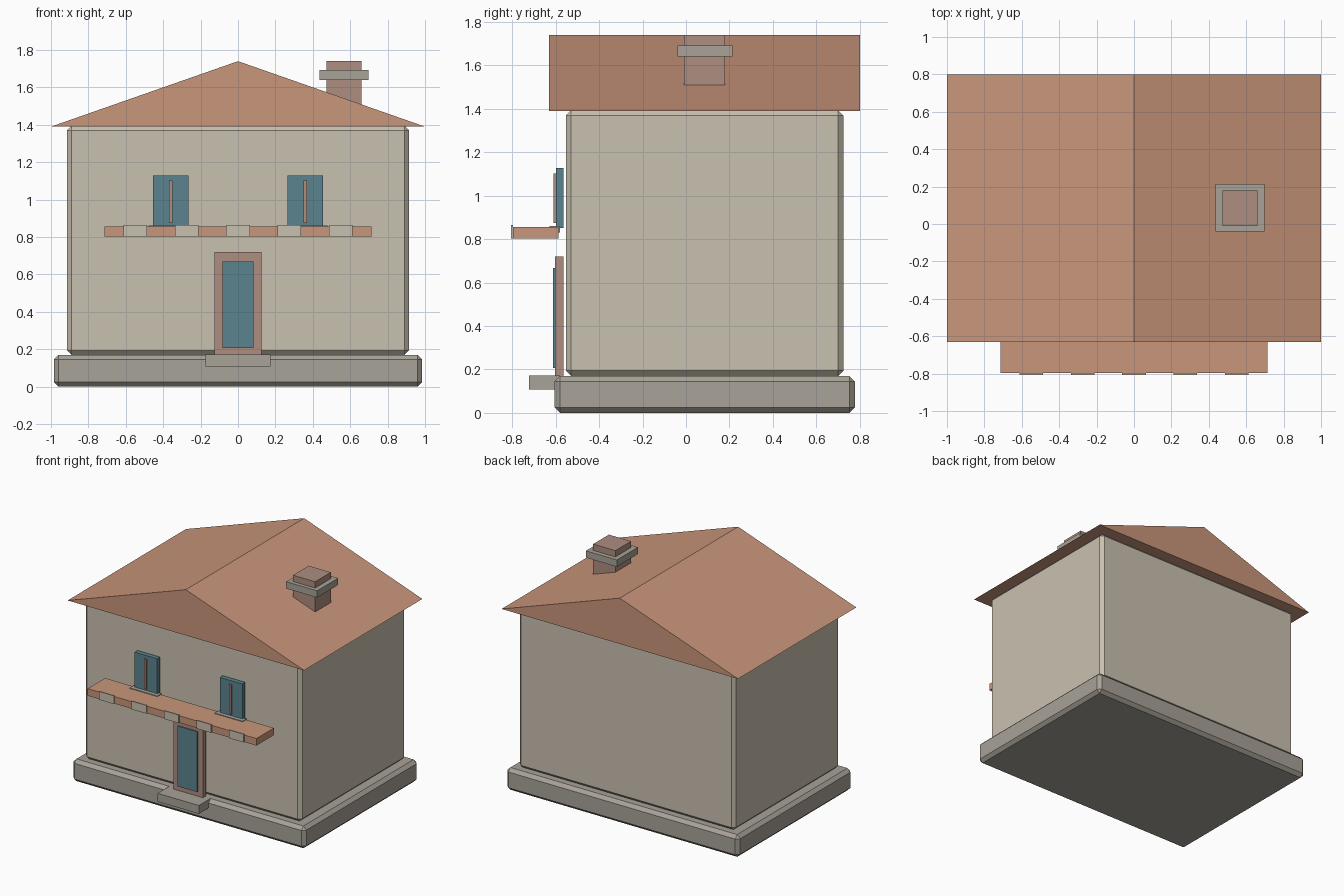
import bpy
import bmesh

cube = bpy.data.objects.get("Cube")
if cube:
    bpy.data.objects.remove(cube, do_unlink=True)


def material(name, rgb):
    mat = bpy.data.materials.new(name)
    mat.use_nodes = True
    mat.diffuse_color = (*rgb, 1)
    mat.node_tree.nodes["Principled BSDF"].inputs["Base Color"].default_value = (*rgb, 1)
    return mat


cream = material("cream_plaster", (0.584, 0.533, 0.434))
stone = material("grey_stone", (0.392, 0.361, 0.314))
tile = material("terracotta_tile", (0.584, 0.305, 0.195))
brick = material("dusty_brick", (0.423, 0.270, 0.216))
teal = material("teal_paint", (0.107, 0.231, 0.275))


def add_object(name, bm, mat):
    bmesh.ops.recalc_face_normals(bm, faces=bm.faces)
    mesh = bpy.data.meshes.new(name)
    bm.to_mesh(mesh)
    bm.free()
    mesh.materials.append(mat)
    obj = bpy.data.objects.new(name, mesh)
    bpy.context.collection.objects.link(obj)
    return obj


def box(name, xs, ys, zs, mat, bevel=0):
    """Box spanning the given x, y and z ranges, with optional chamfers."""
    bm = bmesh.new()
    bmesh.ops.create_cube(bm, size=1)
    for v in bm.verts:
        for axis, (low, high) in enumerate((xs, ys, zs)):
            v.co[axis] = low if v.co[axis] < 0 else high
    obj = add_object(name, bm, mat)
    if bevel:
        mod = obj.modifiers.new("chamfer", "BEVEL")
        mod.width = bevel
        mod.segments = 1
    return obj


def centred(x, half):
    return (x - half, x + half)


# Plinth and walls
box("plinth", centred(0, 0.985), (-0.605, 0.777), (0, 0.17), stone, 0.025)
box("walls", centred(0, 0.915), (-0.553, 0.724), (0.17, 1.393), cream, 0.024)

# Gabled roof: triangular profile extruded front to back
bm = bmesh.new()
profile = [bm.verts.new((x, -0.63, z)) for x, z in ((-1, 1.39), (1, 1.39), (0, 1.74))]
gable = bm.faces.new(profile)
extruded = bmesh.ops.extrude_face_region(bm, geom=[gable], use_keep_orig=True)
for item in extruded["geom"]:
    if isinstance(item, bmesh.types.BMVert):
        item.co.y = 0.8
add_object("roof", bm, tile)

# Chimney
box("chimney_stack", (0.472, 0.66), (-0.01, 0.18), (1.45, 1.74), brick)
box("chimney_collar", (0.435, 0.697), (-0.04, 0.215), (1.64, 1.692), stone)

# Entrance
box("door_frame", centred(0, 0.125), (-0.602, -0.563), (0.17, 0.72), brick)
box("door", centred(0, 0.083), (-0.612, -0.603), (0.207, 0.668), teal)
box("door_step", centred(0, 0.174), (-0.722, -0.58), (0.107, 0.171), stone)

# Windows with central bar and sill
for side, x in (("left", 0.36), ("right", -0.36)):
    box("window_" + side, centred(x, 0.095), (-0.598, -0.563), (0.85, 1.128), teal)
    box("window_bar_" + side, centred(x, 0.009), (-0.611, -0.598), (0.875, 1.102), brick)
    box("window_sill_" + side, centred(x, 0.118), (-0.628, -0.58), (0.83, 0.861), stone)

# Canopy with pale blocks along its front edge
box("canopy", centred(0, 0.714), (-0.797, -0.586), (0.802, 0.856), tile)
for i in range(5):
    box(f"canopy_block_{i + 1}", centred(0.275 * (i - 2), 0.063),
        (-0.806, -0.797), (0.802, 0.865), cream)
